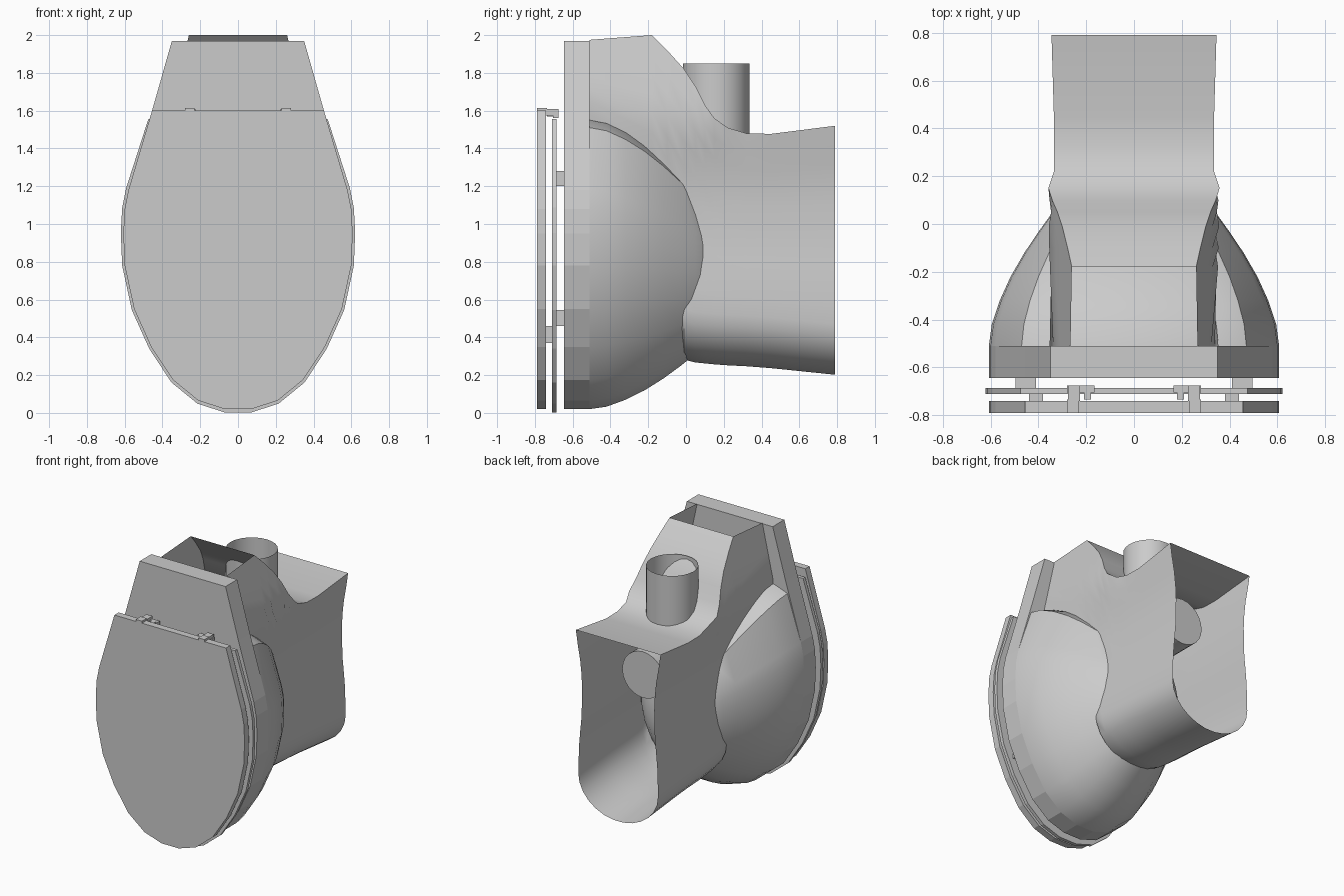
import bpy, bmesh, math
from mathutils import Matrix

if "Cube" in bpy.data.objects:
    bpy.data.objects.remove(bpy.data.objects["Cube"])

mat = bpy.data.materials.new("light_grey")
mat.diffuse_color = (0.6, 0.6, 0.6, 1)
mat.use_nodes = True
mat.node_tree.nodes["Principled BSDF"].inputs["Base Color"].default_value = mat.diffuse_color

# right half of the egg outline (x, z), from the shoulder down to the tip
EGG = [(.58, 1.18), (.6, 1.08), (.607, .95), (.6, .78), (.55, .55),
       (.46, .35), (.345, .175), (.21, .065), (.07, .02)]


def finish(name, bm, smooth=None):
    bmesh.ops.recalc_face_normals(bm, faces=bm.faces)
    me = bpy.data.meshes.new(name)
    bm.to_mesh(me)
    bm.free()
    ob = bpy.data.objects.new(name, me)
    bpy.context.collection.objects.link(ob)
    me.materials.append(mat)
    if smooth:
        bpy.ops.object.select_all(action='DESELECT')
        ob.select_set(True)
        bpy.context.view_layer.objects.active = ob
        bpy.ops.object.shade_smooth_by_angle(angle=math.radians(smooth))
    return ob


def outline(top, scale=1.0, pivot=.8):
    half = [(x * scale, pivot + (z - pivot) * scale) for x, z in EGG]
    half = top + half
    return half + [(-x, z) for x, z in reversed(half)]


def loft(bm, rings, closed=True):
    n = len(rings[0])
    for a, b in zip(rings, rings[1:]):
        for i in range(n if closed else n - 1):
            j = (i + 1) % n
            bm.faces.new((a[i], a[j], b[j], b[i]))


def ring(bm, loop, y):
    return [bm.verts.new((x, y, z)) for x, z in loop]


def plate(name, loop, y0, y1, hole=None):
    bm = bmesh.new()
    a, b = ring(bm, loop, y0), ring(bm, loop, y1)
    if hole:
        c, d = ring(bm, hole, y1), ring(bm, hole, y0)
        loft(bm, [a, b, c, d, a])
    else:
        loft(bm, [a, b])
        bm.faces.new(a)
        bm.faces.new(b)
    return finish(name, bm)


def box(name, x0, x1, y0, y1, z0, z1):
    return plate(name, [(x0, z0), (x1, z0), (x1, z1), (x0, z1)], y0, y1)


# lid, seat ring and rim with its trapezoid back
plate("lid", outline([(.455, 1.6)]), -.79, -.74)
plate("seat", outline([(.475, 1.555)], 1.022), -.71, -.685,
      outline([(.28, 1.3)], .68))
plate("rim", outline([(.35, 1.97), (.455, 1.6)]), -.645, -.51,
      outline([(.25, 1.42), (.32, 1.36)], .72))

# bowl: egg rings shrinking towards the drain
bm = bmesh.new()
base = outline([(.36, 1.55), (.47, 1.51)])
rings = []
for y, s in [(-.51, 1), (-.42, .98), (-.32, .925), (-.22, .85), (-.12, .755),
             (-.03, .655), (.05, .56), (.12, .46), (.18, .33), (.22, .16)]:
    rings.append(ring(bm, [(x * s, .68 + (z - .68) * s) for x, z in base], y))
loft(bm, rings)
bm.faces.new(rings[-1])
finish("bowl", bm, 35)


# pedestal shell: open at the floor end and above the front part
def half_width(z):
    pts = [(2.0, .26), (1.55, .36), (1.35, .315), (1.15, .293),
           (.9, .298), (.7, .318), (.5, .325)]
    for (z0, w0), (z1, w1) in zip(pts, pts[1:]):
        if z >= z1:
            return w0 + (w1 - w0) * (z0 - z) / (z0 - z1)
    return pts[-1][1]


bm = bmesh.new()
rings, first_top = [], 1
for y, top, bot in [(-.51, 1.975, 1.05), (-.18, 2.0, .7), (-.1, 1.92, .5),
                    (-.01, 1.82, .28), (.05, 1.73, .265), (.1, 1.63, .26),
                    (.15, 1.56, .255), (.22, 1.51, .25), (.32, 1.48, .245),
                    (.45, 1.477, .235), (.79, 1.52, .2)]:
    low = bot + .27
    half = []
    for i in range(11):
        z = top + (low - top) * i / 10
        w = half_width(z)
        if y > .15:
            w = min(w, .335 if y < .7 else .345)
        half.append((w, z))
    w = half[-1][0]
    for k in range(1, 7):
        t = k * math.pi / 13
        half.append((w * math.cos(t), low - .27 * math.sin(t)))
    rings.append(ring(bm, half + [(-x, z) for x, z in reversed(half)], y))
loft(bm, rings, closed=False)
for a, b in zip(rings[first_top:], rings[first_top + 1:]):
    bm.faces.new((a[0], a[-1], b[-1], b[0]))
finish("pedestal", bm, 35)


# pipes: rear outlet (open) and floor outlet
def pipe(name, r, length, matrix, cap):
    bm = bmesh.new()
    bmesh.ops.create_cone(bm, cap_ends=cap, segments=24, radius1=r, radius2=r,
                          depth=length, matrix=matrix)
    return finish(name, bm, 35)


pipe("rear_outlet", .175, .6, Matrix.Translation((0, .16, 1.55)), False)
pipe("floor_outlet", .17, .45,
     Matrix.Translation((0, .275, 1.17)) @ Matrix.Rotation(math.pi / 2, 4, 'X'), True)

# hinges and bumpers, mirrored left and right
for side, s in (("right", 1), ("left", -1)):
    def pad(name, x0, x1, *rest):
        box(side + "_" + name, *sorted((s * x0, s * x1)), *rest)
    pad("hinge_leaf", .23, .28, -.79, -.735, 1.6, 1.615)
    pad("hinge_arm", .225, .275, -.74, -.675, 1.575, 1.61)
    pad("hinge_pin", .165, .28, -.705, -.675, 1.56, 1.59)
    pad("hinge_foot", .18, .21, -.735, -.69, 1.57, 1.59)
    pad("upper_bumper", .41, .495, -.686, -.644, 1.2, 1.28)
    pad("lower_bumper", .41, .48, -.686, -.644, .46, .545)
    pad("lid_bumper", .38, .44, -.741, -.709, .37, .46)
